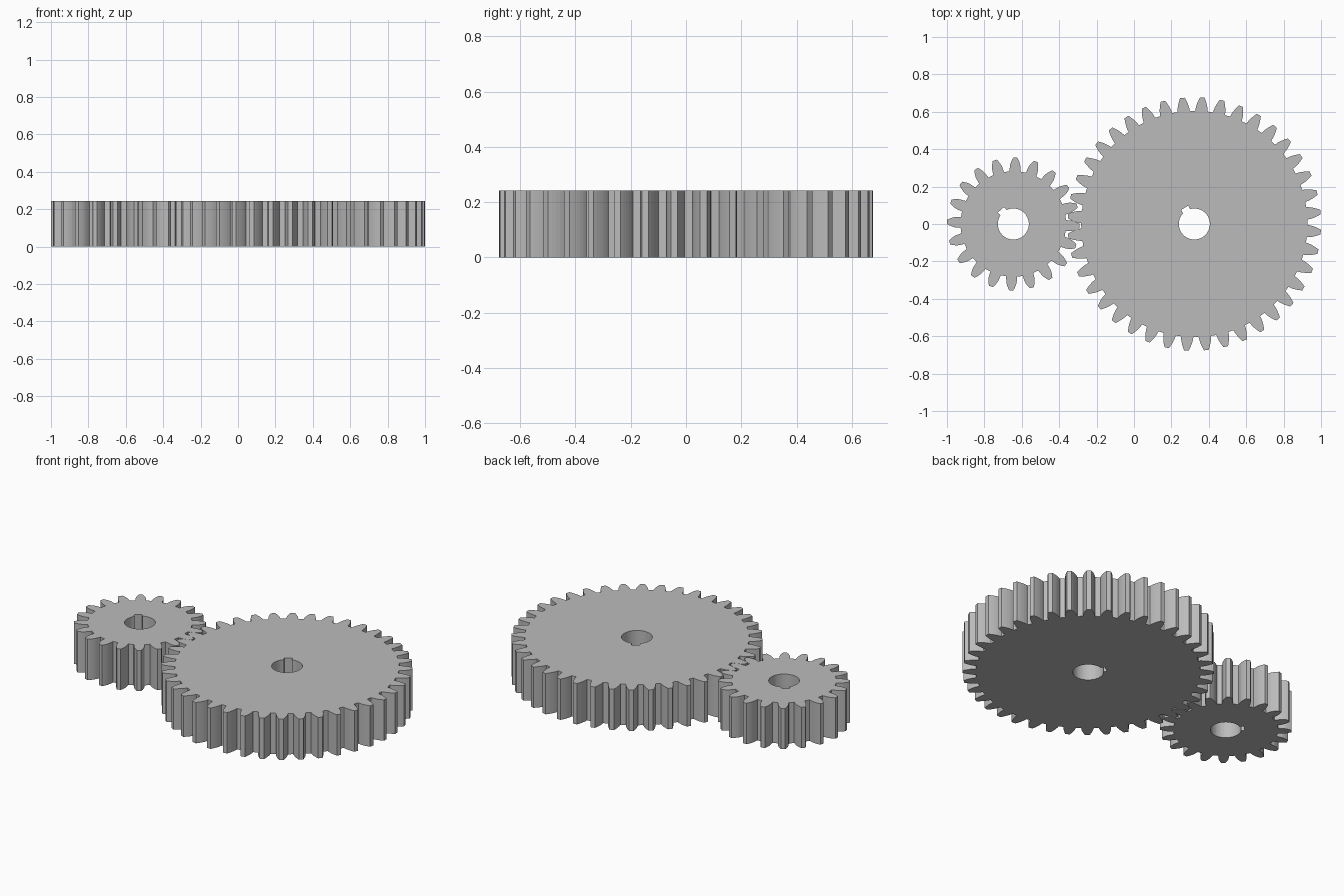
import bpy, bmesh
from math import pi, sin, cos, tan, acos, radians

if "Cube" in bpy.data.objects:
    bpy.data.objects.remove(bpy.data.objects["Cube"], do_unlink=True)

M = 2 / 62          # gear module: both gears together span 62 modules
HEIGHT = 0.243
PRESSURE = radians(20)
BORE = 0.083

grey = bpy.data.materials.new("plain_grey")
grey.use_nodes = True
GREY = (0.5, 0.5, 0.5, 1)
grey.diffuse_color = GREY
grey.node_tree.nodes["Principled BSDF"].inputs["Base Color"].default_value = GREY


def involute(a):
    return tan(a) - a


def polar(r, a):
    return (r * cos(a), r * sin(a))


def gear_outline(teeth, turn, steps=5):
    """Closed involute outline, one tooth centred on the turn angle."""
    pitch, tip, root = M * teeth / 2, M * (teeth / 2 + 1), M * (teeth / 2 - 1.25)
    base = pitch * cos(PRESSURE)
    start = max(base, root)
    half_base = pi / (2 * teeth) + involute(PRESSURE)
    flank = [(root, half_base + 0.1 * M / root)]
    for i in range(steps + 1):
        r = start + (tip - start) * i / steps
        flank.append((r, half_base - involute(acos(min(1, base / r)))))
    points = []
    for t in range(teeth):
        mid = turn + 2 * pi * t / teeth
        points += [polar(r, mid - a) for r, a in flank]
        points += [polar(r, mid + a) for r, a in reversed(flank)]
    return points


def bore_outline(key_angle, key_half=0.022, key_reach=0.101, segments=40):
    """Round shaft hole with a small square keyway."""
    gap = key_half / BORE
    points = [polar(BORE, key_angle + gap + (2 * pi - 2 * gap) * i / segments)
              for i in range(segments + 1)]
    for side in (-1, 1):
        c, s = cos(key_angle), sin(key_angle)
        points.append((key_reach * c - side * key_half * s,
                       key_reach * s + side * key_half * c))
    return points


def make_gear(name, teeth, x, turn, key_angle):
    bm = bmesh.new()
    edges = []
    for outline in (gear_outline(teeth, turn), bore_outline(key_angle)):
        ring = [bm.verts.new((px, py, 0)) for px, py in outline]
        edges += [bm.edges.new((a, b)) for a, b in zip(ring, ring[1:] + ring[:1])]
    bmesh.ops.triangle_fill(bm, use_beauty=True, use_dissolve=False, edges=edges)
    # Raise the flat profile into a solid
    lifted = bmesh.ops.extrude_face_region(bm, geom=bm.faces[:], use_keep_orig=True)["geom"]
    bmesh.ops.translate(bm, vec=(0, 0, HEIGHT),
                        verts=[v for v in lifted if isinstance(v, bmesh.types.BMVert)])
    bmesh.ops.recalc_face_normals(bm, faces=bm.faces[:])
    mesh = bpy.data.meshes.new(name)
    bm.to_mesh(mesh)
    bm.free()
    mesh.materials.append(grey)
    gear = bpy.data.objects.new(name, mesh)
    gear.location.x = x
    bpy.context.collection.objects.link(gear)


# The large gear has a gap where the small gear has a tooth
TURN = radians(0.9)
make_gear("small_gear", 20, 11 * M - 1, -2 * TURN, radians(131))
make_gear("large_gear", 40, 1 - 21 * M, TURN + pi / 40, radians(121))
